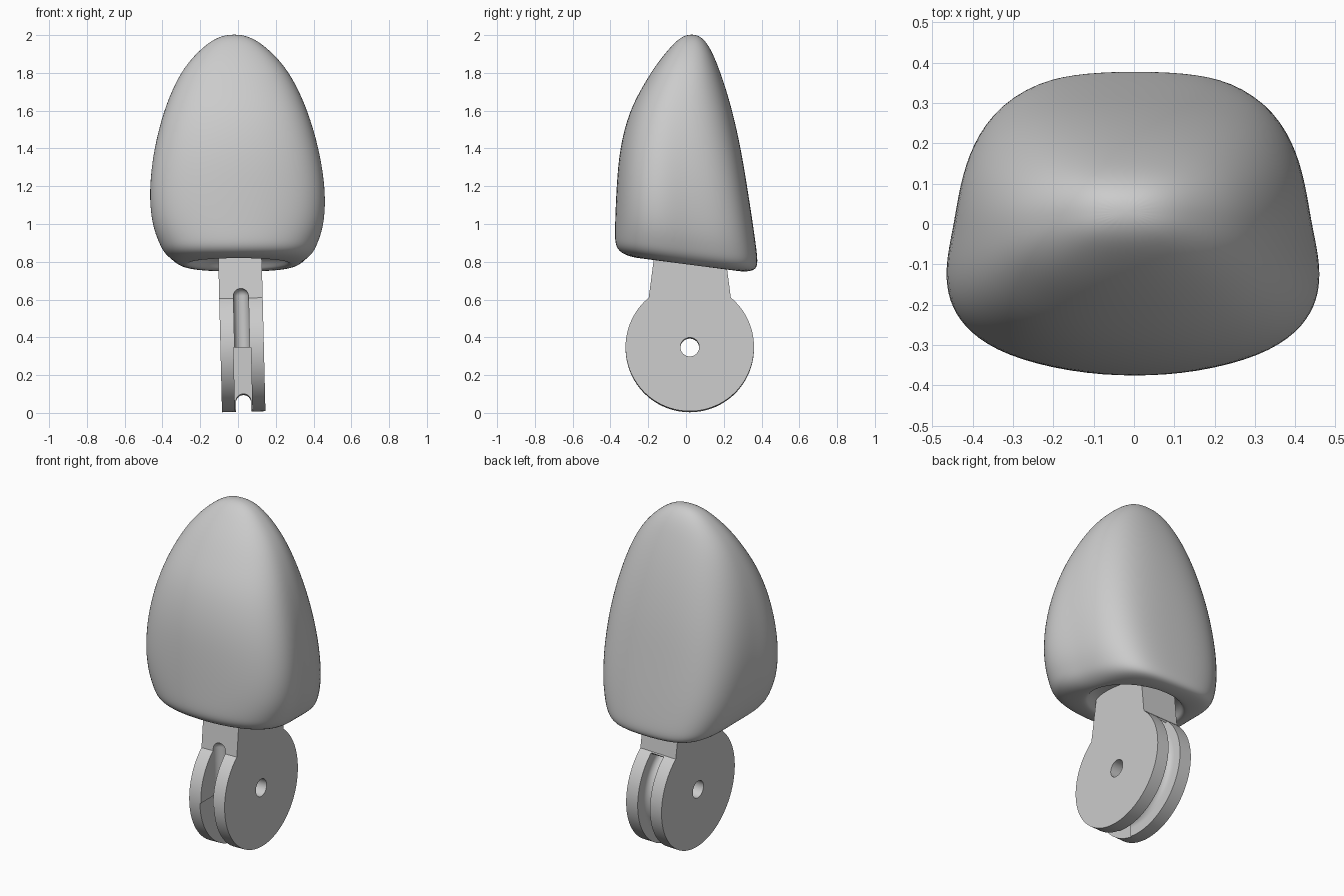
import bpy
import bmesh
from math import sin, cos, pi, radians, atan2
from mathutils import Matrix, Vector

cube = bpy.data.objects.get("Cube")
if cube:
    bpy.data.objects.remove(cube, do_unlink=True)

grey = bpy.data.materials.new("plain grey")
grey.use_nodes = True
grey.diffuse_color = (0.6, 0.6, 0.6, 1)
grey.node_tree.nodes["Principled BSDF"].inputs["Base Color"].default_value = (0.6, 0.6, 0.6, 1)


def loft(name, rings):
    """Skin a list of equal closed rings and cap both ends."""
    bm = bmesh.new()
    loops = [[bm.verts.new(p) for p in ring] for ring in rings]
    for a, b in zip(loops, loops[1:]):
        for i in range(len(a)):
            j = (i + 1) % len(a)
            bm.faces.new((a[i], a[j], b[j], b[i]))
    bm.faces.new(loops[0])
    bm.faces.new(loops[-1])
    bmesh.ops.recalc_face_normals(bm, faces=bm.faces)
    mesh = bpy.data.meshes.new(name)
    bm.to_mesh(mesh)
    bm.free()
    obj = bpy.data.objects.new(name, mesh)
    bpy.context.collection.objects.link(obj)
    mesh.materials.append(grey)
    return obj


def activate(obj):
    bpy.ops.object.select_all(action='DESELECT')
    obj.select_set(True)
    bpy.context.view_layer.objects.active = obj


def smooth(obj, angle=30):
    activate(obj)
    bpy.ops.object.shade_smooth_by_angle(angle=radians(angle))


def cut(obj, cutter):
    """Subtract a cutter and throw the cutter away."""
    mod = obj.modifiers.new("cut", 'BOOLEAN')
    mod.operation = 'DIFFERENCE'
    mod.solver = 'EXACT'
    mod.object = cutter
    activate(obj)
    bpy.ops.object.modifier_apply(modifier=mod.name)
    bpy.data.objects.remove(cutter, do_unlink=True)


# Fingertip shell: half of the widest cross-section, back to front
half = [(0, .378), (.14, .375), (.27, .355), (.36, .295), (.41, .2), (.43, .1), (.442, .02),
        (.46, -.06), (.467, -.13), (.455, -.2), (.41, -.27), (.32, -.328), (.17, -.367), (0, -.378)]
outline = half + [(-x, y) for x, y in half[-2:0:-1]]

# height, half width, front and back of each outer level
outer = [(2.003, .03, .01, .05), (1.985, .1, -.035, .09), (1.93, .175, -.09, .13),
         (1.85, .253, -.155, .165), (1.75, .318, -.22, .202), (1.6, .386, -.304, .247),
         (1.4, .443, -.355, .292), (1.2, .469, -.37, .326), (1.05, .465, -.376, .352),
         (.95, .447, -.379, .368), (.88, .42, -.38, .378), (.83, .395, -.375, .38),
         (.795, .345, -.34, .36)]
# lip and shallow domed socket
inner = [(.783, .28, -.25, .275), (.795, .262, -.23, .258), (.83, .245, -.21, .24),
         (.86, .19, -.16, .18), (.87, .08, -.06, .08)]


def clamp(v):
    return max(0, min(1, v))


def section(level, roundness, power):
    """Place the outline at a level, blended towards a superellipse."""
    z, w, front, back = level
    tilt = .13 * clamp((1.3 - z) / .4)
    ring = []
    for x, y in outline:
        u, v = x / .467, y / .378
        n = (abs(u) ** power + abs(v) ** power) ** (1 / power)
        k = 1 + roundness * (1 / n - 1)
        px = u * k * w - .02 * (z - 1)
        py = (front + back) / 2 + v * k * (back - front) / 2
        ring.append((px, py, z - tilt * py))
    return ring


rings = [section(l, clamp((l[0] - 1.1) / .7), 2.4) for l in outer]
rings += [section(l, 1, 2) for l in inner]
shell = loft("fingertip_shell", rings)
sub = shell.modifiers.new("round", 'SUBSURF')
sub.levels = sub.render_levels = 2
activate(shell)
bpy.ops.object.modifier_apply(modifier=sub.name)
smooth(shell, 50)

# Knuckle: disc with a tapered neck, in side outline around the pivot
R, THICK = .34, .115
start = atan2(.26, .216)
sweep = pi + 2 * start
side = [(R * cos(start - sweep * i / 96), R * sin(start - sweep * i / 96)) for i in range(97)]
side += [(-.182, .53), (.182, .53)]
knuckle = loft("knuckle_disc", [[(x, y, z) for y, z in side] for x in (-THICK, THICK)])

# Pivot hole
circle = [(.05 * cos(2 * pi * i / 32), .05 * sin(2 * pi * i / 32)) for i in range(32)]
cut(knuckle, loft("hole_cutter", [[(x, y, z) for y, z in circle] for x in (-.3, .3)]))

# Tendon groove: round-bottomed channel swept about the pivot, tucked under the neck at the back
G, DEEP = .04, .252
floor = [(-G * cos(pi * i / 12), DEEP + G - G * sin(pi * i / 12)) for i in range(13)]


def sweep_groove(name, top, first, last, steps=40):
    channel = floor + [(G, top), (-G, top)]
    angles = [radians(first + (last - first) * i / steps) for i in range(steps + 1)]
    cut(knuckle, loft(name, [[(x, r * cos(a), r * sin(a)) for x, r in channel] for a in angles]))


sweep_groove("back_groove_cutter", .36, -104, 49)
sweep_groove("neck_groove_cutter", .328, 48, 72)

# Upright round channel on the front, with a domed top end
dome = [(G * cos(a), .273 + G * sin(a)) for a in [radians(9 * i) for i in range(10)]]
front = [(G, -.01)] + dome[:-1] + [(.002, .273 + G)]
cut(knuckle, loft("front_channel_cutter",
                  [[(r * cos(pi * i / 16), r * sin(pi * i / 16) - .214, z) for i in range(32)] for r, z in front]))
mouth = [(-G, -.5), (G, -.5), (G, -.214), (-G, -.214)]
cut(knuckle, loft("front_mouth_cutter", [[(x, y, z) for x, y in mouth] for z in (-.01, .255)]))

# Deep square slot in the lower front quarter
slot = [(-.046, -.5), (.046, -.5), (.046, -.06), (-.046, -.06)]
cut(knuckle, loft("slot_cutter", [[(x, y, z) for x, y in slot] for z in (-.4, 0)]))

smooth(knuckle)
knuckle.matrix_world = Matrix.Translation(Vector((.022, .02, .346))) @ Matrix.Rotation(radians(-1.4), 4, 'Y')
